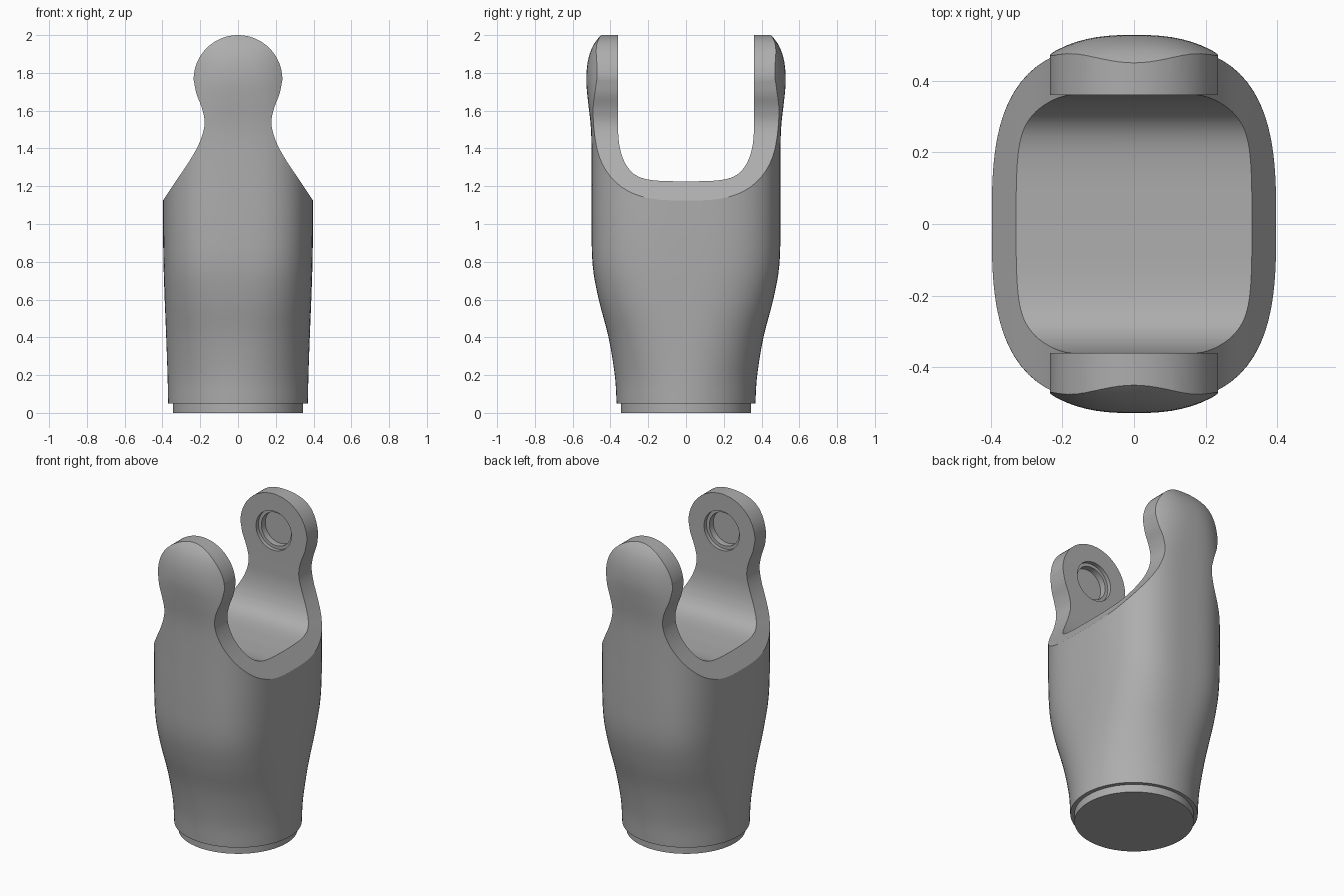
import bpy, bmesh, math
from mathutils import Vector, Matrix

default = bpy.data.objects.get("Cube")
if default:
    bpy.data.objects.remove(default, do_unlink=True)

metal = bpy.data.materials.new("Satin grey metal")
metal.use_nodes = True
grey = (0.42, 0.42, 0.42, 1)
metal.diffuse_color = grey
metal.node_tree.nodes["Principled BSDF"].inputs["Base Color"].default_value = grey


def spline(points, steps=5):
    """Smooth curve through the given points."""
    pts = [Vector(p) for p in points]
    pts = [pts[0] * 2 - pts[1]] + pts + [pts[-1] * 2 - pts[-2]]
    out = []
    for a, b, c, d in zip(pts, pts[1:], pts[2:], pts[3:]):
        for k in range(steps):
            t = k / steps
            out.append((b * 2 + (c - a) * t + (a * 2 - b * 5 + c * 4 - d) * t**2
                        + (b * 3 - a - c * 3 + d) * t**3) / 2)
    return out + [pts[-2]]


def make(name, bm):
    bmesh.ops.recalc_face_normals(bm, faces=bm.faces)
    mesh = bpy.data.meshes.new(name)
    bm.to_mesh(mesh)
    bm.free()
    mesh.materials.append(metal)
    obj = bpy.data.objects.new(name, mesh)
    bpy.context.collection.objects.link(obj)
    return obj


def loft(name, rings):
    bm = bmesh.new()
    loops = [[bm.verts.new(p) for p in ring] for ring in rings]
    n = len(loops[0])
    for low, high in zip(loops, loops[1:]):
        for i in range(n):
            j = (i + 1) % n
            bm.faces.new((low[i], low[j], high[j], high[i]))
    bm.faces.new(loops[0][::-1])
    bm.faces.new(loops[-1])
    return make(name, bm)


def cylinder(name, radius, depth, matrix):
    bm = bmesh.new()
    bmesh.ops.create_cone(bm, cap_ends=True, segments=64, radius1=radius,
                          radius2=radius, depth=depth, matrix=matrix)
    return make(name, bm)


def carve(target, cutter, operation):
    cutter.hide_render = True
    mod = target.modifiers.new(cutter.name, "BOOLEAN")
    mod.operation, mod.object, mod.solver = operation, cutter, "EXACT"
    bpy.context.view_layer.objects.active = target
    bpy.ops.object.modifier_apply(modifier=mod.name)
    bpy.data.objects.remove(cutter, do_unlink=True)


def smooth(obj, angle):
    bpy.ops.object.select_all(action="DESELECT")
    obj.select_set(True)
    bpy.context.view_layer.objects.active = obj
    bpy.ops.object.shade_smooth_by_angle(angle=math.radians(angle))


# Body: round at the foot, squarer higher up; (half width, half depth, height, roundness)
sections = [(.37, .367, .05, 2), (.373, .377, .2, 2.05), (.38, .41, .4, 2.3),
            (.388, .462, .6, 2.65), (.394, .494, .78, 2.9), (.397, .5, 1.0, 3),
            (.397, .5, 1.3, 3), (.4, .503, 1.5, 3), (.4, .519, 1.65, 2.8),
            (.4, .528, 1.76, 2.6), (.4, .52, 1.86, 2.5), (.4, .494, 1.94, 2.5),
            (.4, .45, 2.0, 2.5), (.4, .4, 2.04, 2.5)]


def section_ring(w, d, z, n, count=96):
    ring = []
    for i in range(count):
        c, s = math.cos(math.tau * i / count), math.sin(math.tau * i / count)
        r = (abs(c)**n + abs(s)**n) ** (-1 / n)
        ring.append((w * r * c, d * r * s, z))
    return ring


body = loft("fork_body", [section_ring(*v) for v in
                          spline([Vector(s) for s in sections], 4)])

# Front outline: sloping shoulders, narrow neck and round ear
neck = spline([(.4, 1.12), (.33, 1.225), (.25, 1.345), (.2, 1.44), (.177, 1.53),
               (.19, 1.61), (.22, 1.69), (.235, 1.765)])
arc = [Vector((.235 * math.cos(a), 1.765 + .235 * math.sin(a)))
       for a in (math.pi / 2 * k / 16 for k in range(1, 17))]
half = [Vector((.6, -.2)), Vector((.6, .82))] + neck + arc
outline = half + [Vector((-p.x, p.y)) for p in reversed(half[:-1])]
carve(body, loft("outline_cutter", [[(p.x, y, p.y) for p in outline]
                                    for y in (-.8, .8)]), "INTERSECT")

# U-shaped slot between the two ears
side = spline([(.36, 1.56), (.357, 1.45), (.34, 1.365), (.305, 1.295),
               (.25, 1.25), (.16, 1.23), (0, 1.225)])
side = [Vector((.36, 2.3))] + side
slot = side + [Vector((-p.x, p.y)) for p in reversed(side[:-1])]
carve(body, loft("slot_cutter", [[(x, p.x, p.y) for p in slot]
                                 for x in (-.8, .8)]), "DIFFERENCE")

# Stepped round pin sockets in the inner ear faces
turn = Matrix.Rotation(math.pi / 2, 4, "X")
for sign in (-1, 1):
    for radius, depth in ((.125, .025), (.105, .065)):
        place = Matrix.Translation((0, sign * .36, 1.765)) @ turn
        carve(body, cylinder("socket_cutter", radius, depth * 2, place), "DIFFERENCE")
smooth(body, 32)

# Recessed foot disc
foot = cylinder("foot_disc", .345, .07, Matrix.Translation((0, 0, .035)))
smooth(foot, 32)
